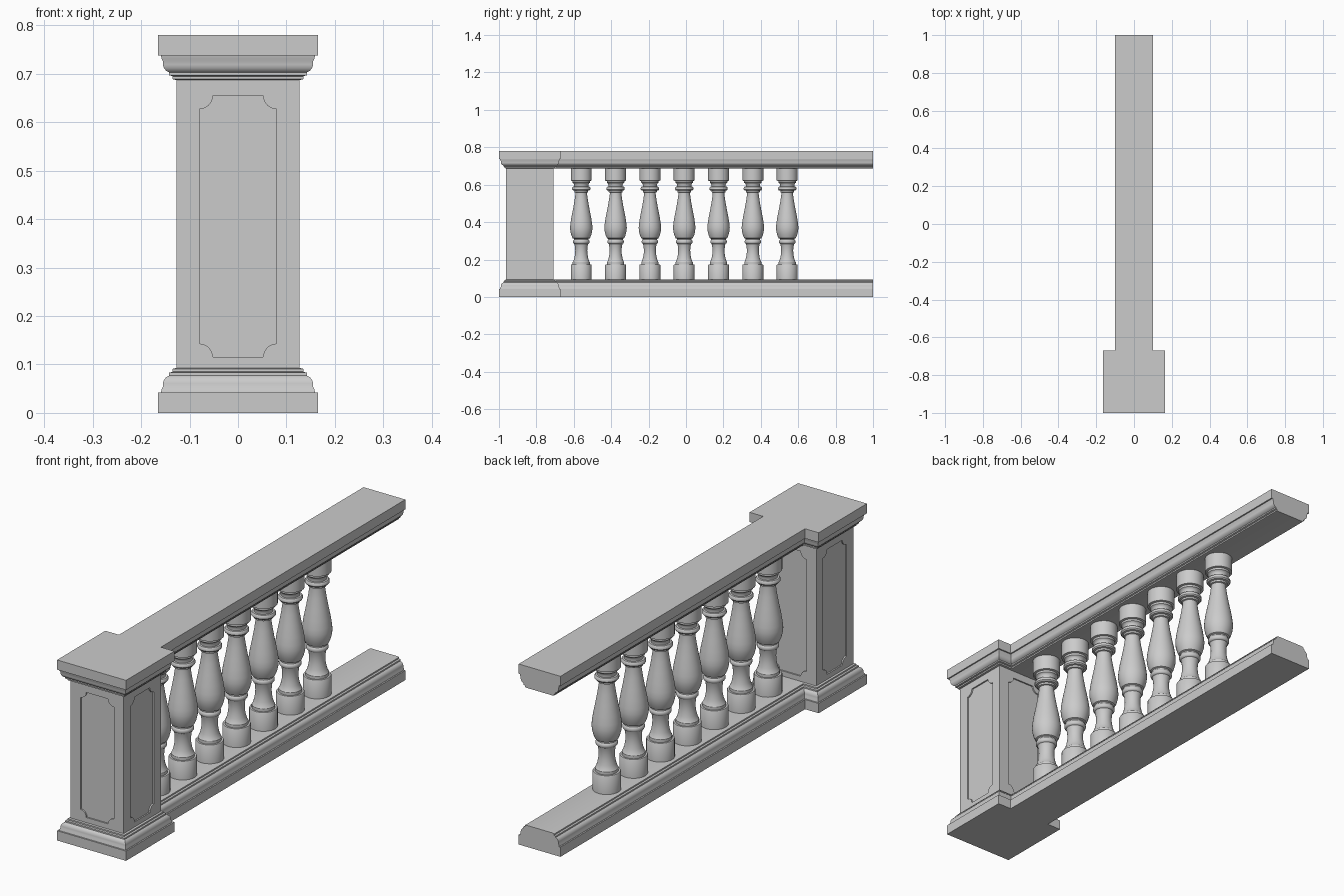
import bpy, bmesh, math
from mathutils import Matrix, Vector

if "Cube" in bpy.data.objects:
    bpy.data.objects.remove(bpy.data.objects["Cube"])

H = 0.78        # total height
PY = -0.835     # pedestal centre on y

# moulding profile: (inset from the plinth edge, height)
MOULD = [(0, 0), (0, .042), (.006, .042), (.007, .048), (.010, .054), (.010, .061),
         (.012, .068), (.017, .074), (.023, .077), (.023, .083), (.030, .085),
         (.030, .091), (.038, .093)]
TOP = [(d, H - z) for d, z in reversed(MOULD)]


def finish(name, bm, smooth=30):
    bmesh.ops.recalc_face_normals(bm, faces=bm.faces)
    me = bpy.data.meshes.new(name)
    bm.to_mesh(me)
    bm.free()
    ob = bpy.data.objects.new(name, me)
    bpy.context.collection.objects.link(ob)
    if smooth:
        shade(ob, smooth)
    return ob


def activate(ob):
    bpy.ops.object.select_all(action='DESELECT')
    ob.select_set(True)
    bpy.context.view_layer.objects.active = ob


def shade(ob, deg):
    activate(ob)
    bpy.ops.object.shade_smooth_by_angle(angle=math.radians(deg))


def loft(bm, rings, closed=True):
    """Skin a list of vertex-position rings and cap both ends."""
    vs = [[bm.verts.new(p) for p in r] for r in rings]
    n = len(vs[0])
    for a, b in zip(vs, vs[1:]):
        for i in range(n):
            j = (i + 1) % n
            bm.faces.new((a[i], a[j], b[j], b[i]))
    bm.faces.new(vs[0][::-1])
    bm.faces.new(vs[-1])


# pedestal: square rings following base moulding, shaft and cap moulding
bm = bmesh.new()
rings = []
for d, z in MOULD + TOP:
    h = 0.165 - d
    rings.append([(sx * h, PY + sy * h, z) for sx, sy in ((-1, -1), (1, -1), (1, 1), (-1, 1))])
loft(bm, rings)
pedestal = finish("pedestal", bm, 0)

# recessed panels with scooped corners on all four shaft faces
outline = []
hw, hh, r, zc = 0.08, 0.27, 0.028, 0.385
for k, (sx, sz) in enumerate(((1, 1), (-1, 1), (-1, -1), (1, -1))):
    start = math.pi * 1.5 + k * math.pi / 2
    for i in range(9):
        a = start - i * math.pi / 16
        outline.append((sx * hw + r * math.cos(a), zc + sz * hh + r * math.sin(a)))
bm = bmesh.new()
for k in range(4):
    m = Matrix.Translation((0, PY, 0)) @ Matrix.Rotation(k * math.pi / 2, 4, 'Z')
    loft(bm, [[m @ Vector((x, y, z)) for x, z in outline] for y in (-0.15, -0.121)])
cutter = finish("panel_cutter", bm, 0)
cutter.hide_render = True
mod = pedestal.modifiers.new("panels", 'BOOLEAN')
mod.operation = 'DIFFERENCE'
mod.solver = 'EXACT'
mod.object = cutter
activate(pedestal)
bpy.ops.object.modifier_apply(modifier=mod.name)
bpy.data.objects.remove(cutter)
shade(pedestal, 30)


# rails: the same moulding swept along y
def rail(name, profile):
    bm = bmesh.new()
    right = [(0.1 - d, z) for d, z in profile]
    section = right + [(-x, z) for x, z in reversed(right)]
    loft(bm, [[(x, y, z) for x, z in section] for y in (-0.72, 1.0)])
    return finish(name, bm)


rail("bottom_rail", MOULD)
rail("hand_rail", TOP)

# balusters: lathe profile (radius, height)
BAL = [(.056, .090), (.056, .170), (.054, .173), (.046, .173), (.046, .186), (.043, .190),
       (.037, .208), (.033, .230), (.032, .250), (.034, .272), (.037, .284), (.041, .286),
       (.044, .291), (.044, .299), (.041, .304), (.039, .306), (.039, .311), (.046, .314),
       (.053, .330), (.058, .350), (.060, .370), (.058, .392), (.053, .425), (.044, .470),
       (.036, .515), (.031, .550), (.031, .558), (.037, .560), (.037, .568), (.045, .570),
       (.049, .575), (.049, .583), (.045, .589), (.038, .590), (.038, .600), (.042, .608),
       (.047, .611), (.047, .620), (.056, .622), (.056, .692)]
N = 32
bm = bmesh.new()
loft(bm, [[(rad * math.cos(2 * math.pi * i / N), rad * math.sin(2 * math.pi * i / N), z)
           for i in range(N)] for rad, z in BAL])
first = finish("baluster_1", bm, 35)
for k in range(7):
    ob = first
    if k:
        ob = bpy.data.objects.new(f"baluster_{k + 1}", first.data)
        bpy.context.collection.objects.link(ob)
    ob.location = (0, -0.56 + k * 0.1835, 0)
